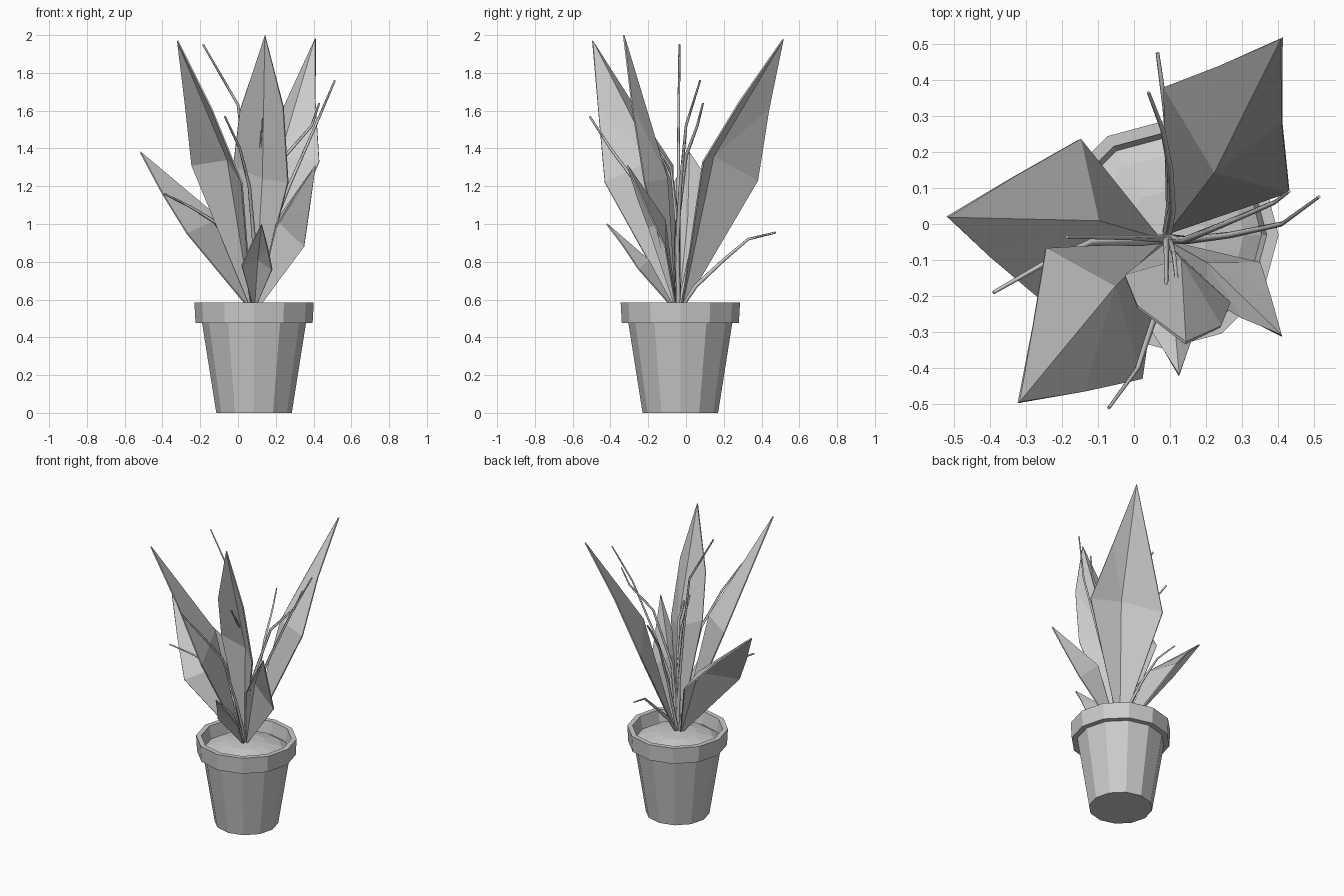
import bpy, bmesh, math
from mathutils import Vector

CX, CY = 0.085, -0.03
SIDES = 12


def make_object(name, bm):
    bmesh.ops.recalc_face_normals(bm, faces=bm.faces)
    me = bpy.data.meshes.new(name)
    bm.to_mesh(me)
    bm.free()
    ob = bpy.data.objects.new(name, me)
    bpy.context.collection.objects.link(ob)
    return ob


def lathe(name, profile):
    """Revolve (radius, z) points; radius 0 closes with a single point."""
    bm = bmesh.new()
    rings = []
    for r, z in profile:
        n = SIDES if r > 0 else 1
        rings.append([bm.verts.new((CX + r * math.cos(math.tau * i / SIDES),
                                    CY + r * math.sin(math.tau * i / SIDES), z))
                      for i in range(n)])
    for a, b in zip(rings, rings[1:]):
        for i in range(SIDES):
            j = (i + 1) % SIDES
            quad = [a[i % len(a)], a[j % len(a)], b[j % len(b)], b[i % len(b)]]
            bm.faces.new(list(dict.fromkeys(quad)))
    return make_object(name, bm)


def leaf(name, left1, left2, tip, right2, right1, mid):
    """Pointed leaf creased along a midrib that rises towards the plant's centre."""
    away = Vector((tip[0] - CX, tip[1] - CY, 0)).normalized() * 0.015
    base = Vector((CX, CY - 0.01, 0.54)) + away
    bm = bmesh.new()
    b, l1, l2, t, r2, r1, m = [bm.verts.new(p) for p in
                               (base, left1, left2, tip, right2, right1, mid)]
    for f in ((b, l1, m), (l1, l2, m), (m, l2, t), (m, t, r2), (m, r2, r1), (b, m, r1)):
        bm.faces.new(f)
    ob = make_object(name, bm)
    mod = ob.modifiers.new("thickness", 'SOLIDIFY')
    mod.thickness = 0.008
    mod.offset = 0


def blade(name, points):
    """Thin four-sided stalk tapering to its tip."""
    cu = bpy.data.curves.new(name, 'CURVE')
    cu.dimensions = '3D'
    cu.bevel_depth = 0.013
    cu.bevel_resolution = 0
    cu.use_fill_caps = True
    sp = cu.splines.new('POLY')
    pts = [(0.09, -0.04, 0.54)] + points
    sp.points.add(len(pts) - 1)
    for i, (p, q) in enumerate(zip(sp.points, pts)):
        p.co = (*q, 1)
        p.radius = 1.0 - 0.6 * i / (len(pts) - 1)
    bpy.context.collection.objects.link(bpy.data.objects.new(name, cu))


# Pot with rim, and the domed soil inside it
lathe("pot", [(0, 0), (0.20, 0), (0.275, 0.475), (0.31, 0.475), (0.316, 0.585),
              (0.283, 0.585), (0.265, 0.48)])
lathe("soil", [(0.27, 0.50), (0.22, 0.53), (0.12, 0.555), (0, 0.565)])

# Broad leaves: left1, left2, tip, right2, right1, mid
leaf("leaf_back_right", (0.085, 0.38, 1.23), (0.24, 0.44, 1.61), (0.41, 0.515, 1.98),
     (0.41, 0.285, 1.65), (0.43, 0.09, 1.33), (0.225, 0.145, 1.36))
leaf("leaf_left", (-0.27, -0.20, 0.95), (-0.40, -0.09, 1.16), (-0.517, 0.02, 1.38),
     (-0.335, 0.13, 1.21), (-0.15, 0.235, 1.01), (-0.10, 0.01, 1.03))
leaf("leaf_front_left", (0.02, -0.43, 1.22), (-0.14, -0.465, 1.61), (-0.32, -0.495, 1.97),
     (-0.28, -0.28, 1.63), (-0.245, -0.07, 1.31), (-0.055, -0.175, 1.34))
leaf("leaf_front", (0.265, -0.22, 1.22), (0.24, -0.285, 1.62), (0.143, -0.33, 2.0),
     (0.01, -0.23, 1.60), (-0.025, -0.145, 1.31), (0.13, -0.10, 1.24))
leaf("leaf_right", (0.35, -0.11, 0.88), (0.38, -0.21, 1.09), (0.41, -0.31, 1.31),
     (0.30, -0.26, 1.14), (0.20, -0.20, 0.98), (0.205, -0.11, 1.02))
leaf("leaf_small_front", (0.18, -0.25, 0.76), (0.155, -0.33, 0.88), (0.125, -0.42, 1.0),
     (0.07, -0.33, 0.89), (0.02, -0.25, 0.78), (0.105, -0.20, 0.81))

# Thin arching blades
blade("blade_back_low", [(0.10, 0.05, 0.67), (0.10, 0.20, 0.81), (0.085, 0.33, 0.92), (0.065, 0.475, 0.955)])
blade("blade_back_high", [(0.105, 0.04, 0.90), (0.10, 0.15, 1.20), (0.08, 0.26, 1.35), (0.04, 0.365, 1.45)])
blade("blade_right_tall", [(0.15, -0.045, 0.90), (0.27, -0.03, 1.20), (0.41, 0.0, 1.52), (0.513, 0.075, 1.76)])
blade("blade_right", [(0.14, -0.045, 1.00), (0.25, 0.0, 1.36), (0.39, 0.06, 1.52), (0.43, 0.09, 1.64)])
blade("blade_left_tall", [(0.08, -0.04, 0.90), (0.05, -0.04, 1.23), (0.0, -0.038, 1.63), (-0.185, -0.035, 1.95)])
blade("blade_left_low", [(0.02, -0.05, 0.80), (-0.12, -0.05, 1.01), (-0.25, -0.11, 1.09), (-0.39, -0.19, 1.16)])
blade("blade_front", [(0.09, -0.14, 0.85), (0.06, -0.25, 1.20), (0.01, -0.40, 1.40), (-0.07, -0.51, 1.57)])
# Short inner blades behind the front leaf
blade("blade_inner_front", [(0.10, -0.05, 1.00), (0.11, -0.08, 1.30), (0.13, -0.26, 1.56)])
blade("blade_inner_short", [(0.09, -0.045, 1.00), (0.09, -0.07, 1.22), (0.09, -0.17, 1.45)])
